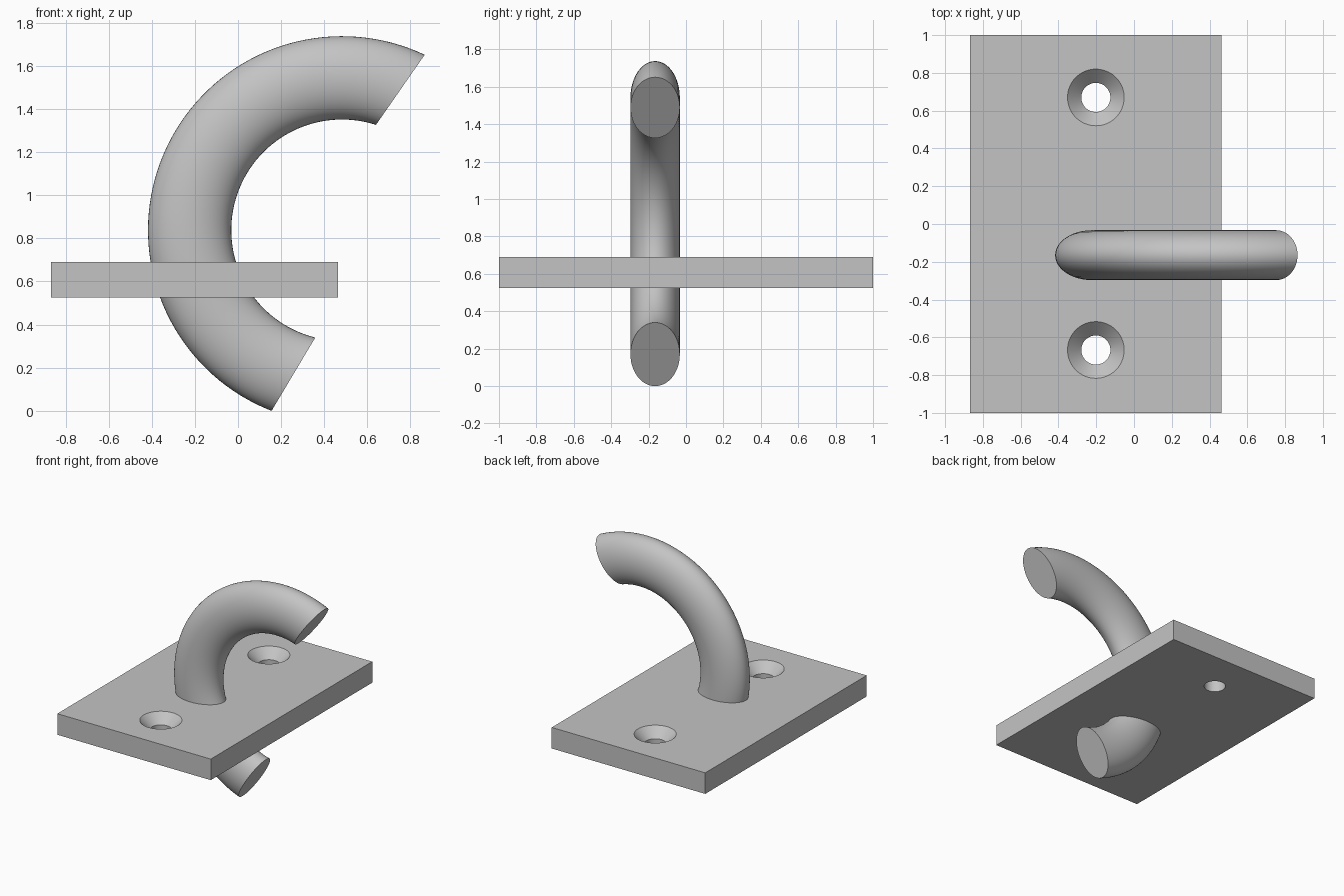
import bpy
import bmesh
from math import cos, sin, pi, radians
from mathutils import Vector

cube = bpy.data.objects.get("Cube")
if cube:
    bpy.data.objects.remove(cube)

# One grey metal for everything
steel = bpy.data.materials.new("grey steel")
steel.use_nodes = True
GREY = (0.55, 0.55, 0.55, 1)
steel.diffuse_color = GREY
steel.node_tree.nodes["Principled BSDF"].inputs["Base Color"].default_value = GREY


def make_object(name, bm):
    bmesh.ops.recalc_face_normals(bm, faces=bm.faces)
    mesh = bpy.data.meshes.new(name)
    bm.to_mesh(mesh)
    bm.free()
    mesh.materials.append(steel)
    obj = bpy.data.objects.new(name, mesh)
    bpy.context.collection.objects.link(obj)
    return obj


def smooth(obj):
    bpy.ops.object.select_all(action='DESELECT')
    obj.select_set(True)
    bpy.context.view_layer.objects.active = obj
    bpy.ops.object.shade_smooth_by_angle(angle=radians(30))


def ring(bm, radius, z, center, sides=64):
    return [bm.verts.new((center[0] + radius * cos(2 * pi * i / sides),
                          center[1] + radius * sin(2 * pi * i / sides), z))
            for i in range(sides)]


def bridge(bm, a, b):
    for i in range(len(a)):
        j = (i + 1) % len(a)
        bm.faces.new((a[i], a[j], b[j], b[i]))


# Mounting plate
X0, X1, Z0, Z1 = -0.867, 0.464, 0.525, 0.69
bm = bmesh.new()
bmesh.ops.create_cube(bm, size=1)
for v in bm.verts:
    v.co = ((X0 + X1) / 2 + v.co.x * (X1 - X0), v.co.y * 2,
            (Z0 + Z1) / 2 + v.co.z * (Z1 - Z0))
plate = make_object("mounting_plate", bm)

# Two countersunk screw holes, cut through the plate
RIM, BORE, OVER = 0.15, 0.077, 0.05
for side, y in (("front", -0.667), ("back", 0.67)):
    bm = bmesh.new()
    profile = [(BORE, Z0 - OVER), (BORE, Z1 - RIM + BORE), (RIM + OVER, Z1 + OVER)]
    rings = [ring(bm, r, z, (-0.202, y)) for r, z in profile]
    for a, b in zip(rings, rings[1:]):
        bridge(bm, a, b)
    bm.faces.new(rings[0])
    bm.faces.new(rings[-1])
    cutter = make_object(side + "_hole_cutter", bm)
    cutter.hide_render = True
    mod = plate.modifiers.new("hole", 'BOOLEAN')
    mod.operation, mod.solver, mod.object = 'DIFFERENCE', 'EXACT', cutter
    bpy.context.view_layer.objects.active = plate
    bpy.ops.object.modifier_apply(modifier=mod.name)
    bpy.data.objects.remove(cutter)
smooth(plate)

# Curved hook: a tilted oval section swept around an arc, with flat ends
CENTER = Vector((0.482, -0.165, 0.838))
ARC, HALF_LONG, HALF_WIDE, TILT = 0.705, 0.198, 0.132, radians(-12.2)
START, END, STEPS, SIDES = radians(67.4), radians(251.4), 72, 48
bm = bmesh.new()
sections = []
for k in range(STEPS + 1):
    t = START + (END - START) * k / STEPS
    middle = CENTER + ARC * Vector((cos(t), 0, sin(t)))
    across = Vector((cos(t + TILT), 0, sin(t + TILT))) * HALF_LONG
    sections.append([bm.verts.new(middle + across * cos(a) + Vector((0, HALF_WIDE * sin(a), 0)))
                     for a in (2 * pi * i / SIDES for i in range(SIDES))])
for a, b in zip(sections, sections[1:]):
    bridge(bm, a, b)
bm.faces.new(sections[0])
bm.faces.new(sections[-1])
smooth(make_object("curved_hook", bm))
